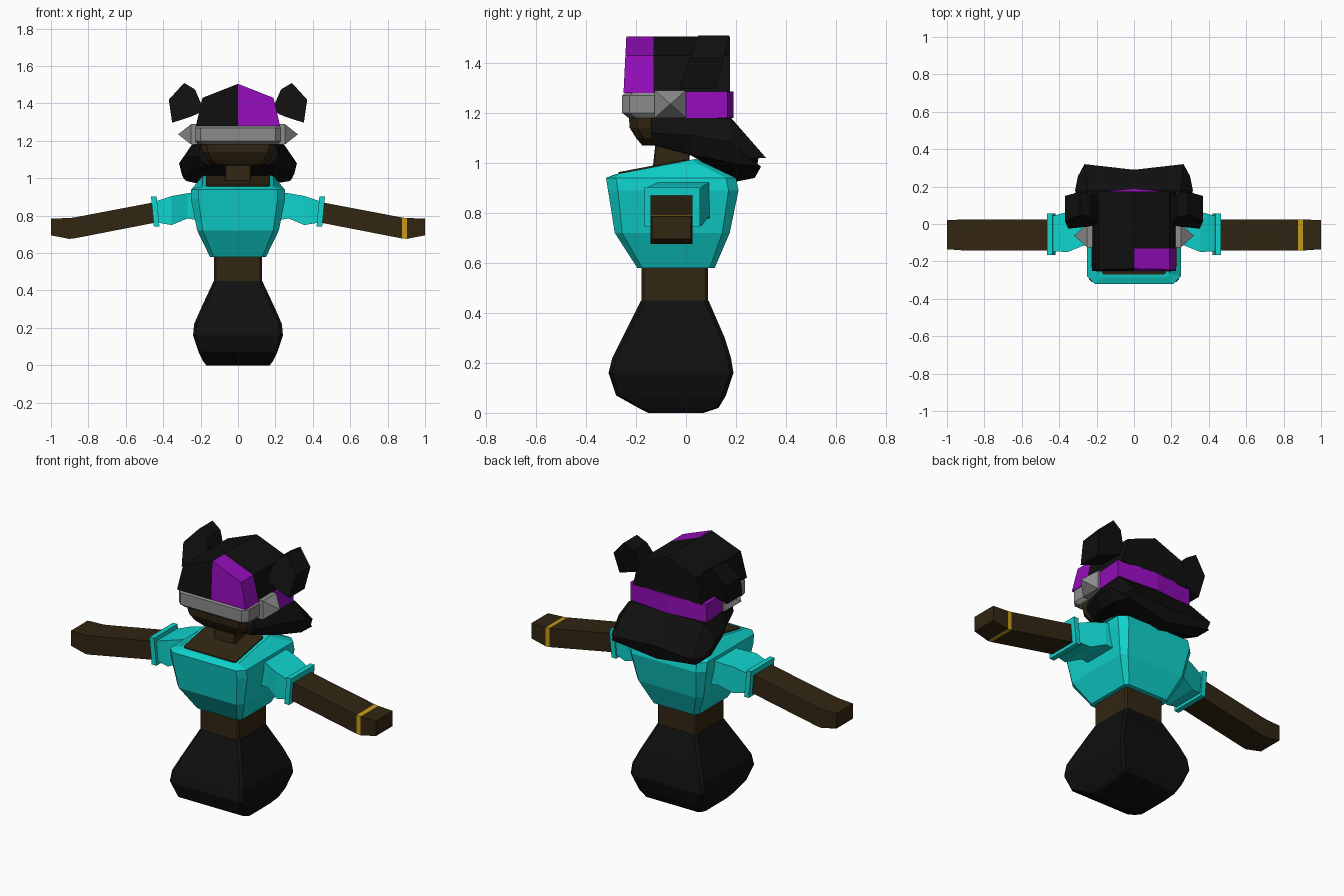
import bpy, bmesh

cube = bpy.data.objects.get("Cube")
if cube:
    bpy.data.objects.remove(cube, do_unlink=True)


def material(name, r, g, b):
    m = bpy.data.materials.new(name)
    m.use_nodes = True
    m.diffuse_color = (r, g, b, 1)
    bsdf = next(n for n in m.node_tree.nodes if n.type == 'BSDF_PRINCIPLED')
    bsdf.inputs["Base Color"].default_value = (r, g, b, 1)
    return m


BLACK = material("black", 0.005, 0.005, 0.005)
BROWN = material("dark brown", 0.032, 0.019, 0.006)
TEAL = material("turquoise", 0.005, 0.66, 0.62)
PURPLE = material("purple", 0.30, 0.004, 0.50)
GREY = material("grey", 0.26, 0.26, 0.26)
GOLD = material("gold", 0.58, 0.33, 0.01)


def loft(name, rings, mats, rule=None, cuts=()):
    """Skin a stack of equal-sized rings; rule(centre) picks the material index."""
    bm = bmesh.new()
    loops = [[bm.verts.new(p) for p in ring] for ring in rings]
    n = len(loops[0])
    for a, b in zip(loops, loops[1:]):
        for i in range(n):
            j = (i + 1) % n
            bm.faces.new((a[i], a[j], b[j], b[i]))
    bm.faces.new(loops[0])
    bm.faces.new(loops[-1])
    bmesh.ops.remove_doubles(bm, verts=bm.verts[:], dist=1e-5)
    for co, no in cuts:
        bmesh.ops.bisect_plane(bm, geom=bm.verts[:] + bm.edges[:] + bm.faces[:],
                               plane_co=co, plane_no=no)
    bmesh.ops.recalc_face_normals(bm, faces=bm.faces[:])
    if rule:
        for f in bm.faces:
            f.material_index = rule(f.calc_center_median())
    me = bpy.data.meshes.new(name)
    bm.to_mesh(me)
    bm.free()
    for m in mats:
        me.materials.append(m)
    ob = bpy.data.objects.new(name, me)
    bpy.context.collection.objects.link(ob)
    return ob


def mirrored(half):
    """Close a half outline (x >= 0) across x = 0, sharing points on the axis."""
    return half + [(-x, y, z) for x, y, z in reversed(half) if x > 1e-6]


def level(z, hx, y0, y1, c=0.015):
    """Horizontal ring with chamfered corners; z may be a function of y."""
    zf = z if callable(z) else (lambda y: z)
    half = [(hx - c, y0), (hx, y0 + c), (hx, y1 - c), (hx - c, y1)]
    return mirrored([(x, y, zf(y)) for x, y in half])


def cross(x, y0, y1, z0, z1, lean=0.0):
    """Rectangular ring facing along x; lean shifts its top outward."""
    return [(x, y0, z0), (x, y1, z0), (x + lean, y1, z1), (x + lean, y0, z1)]


def pair(name, rings, mats, rule=None):
    """Build a part on both sides of the body."""
    for side, s in (("left", 1), ("right", -1)):
        loft(f"{side}_{name}", [[(s * x, y, z) for x, y, z in r] for r in rings], mats,
             (lambda c, s=s: rule(c, s)) if rule else None)


# Lower body and waist
loft("skirt", [level(0, .17, -.15, .07), level(.02, .185, -.19, .13),
               level(.07, .21, -.28, .16), level(.16, .24, -.31, .19),
               level(.22, .235, -.295, .18), level(.30, .20, -.255, .155),
               level(.45, .13, -.18, .09)], [BLACK])
loft("waist", [level(.44, .128, -.178, .088, .01), level(.60, .128, -.178, .088, .01)], [BROWN])

# Torso with a sloping collar and bare chest
loft("shirt", [level(.58, .15, -.195, .115, .02), level(.72, .218, -.285, .175, .03),
               level(.89, .252, -.312, .21, .04), level(.94, .25, -.32, .20, .04),
               level(lambda y: .955 + .19 * (y + .28), .19, -.285, .04, .02)], [TEAL])
loft("chest", [level(lambda y: .945 + .19 * (y + .28), .172, -.27, -.0, .01),
               level(lambda y: .961 + .19 * (y + .28), .172, -.27, -.0, .01)], [BROWN])
loft("neck", [level(.96, .07, -.135, .01, .005), level(1.10, .07, -.12, .02, .005)], [BROWN])

# Sleeves, cuffs and arms; the gold bracelet is on the left arm only
pair("sleeve", [cross(.18, -.11, .10, .77, .93), cross(.27, -.115, .09, .785, .92),
                cross(.355, -.15, .065, .75, .905), cross(.445, -.145, .04, .765, .875)], [TEAL])
pair("cuff", [cross(.42, -.165, .055, .743, .902, .015),
              cross(.45, -.165, .055, .743, .902, .015)], [TEAL])
pair("arm", [cross(.43, -.142, .025, .765, .875), cross(.878, -.142, .025, .678, .790),
             cross(.903, -.142, .025, .676, .787), cross(1.0, -.135, .02, .695, .785)],
     [BROWN, GOLD], lambda c, s: int(s > 0 and .88 < c.x < .90))

# Head
loft("face", [level(1.07, .13, -.175, .05, .03), level(1.10, .17, -.20, .05, .03),
              level(1.14, .19, -.225, .05, .03), level(1.20, .20, -.23, .05, .03)], [BROWN])

# Swept-back hair, widening and drooping behind the neck
hair = [
    [(0, -.14, 1.18), (.20, -.14, 1.18), (.215, -.14, 1.12), (.17, -.14, 1.075), (0, -.13, 1.07)],
    [(0, .02, 1.19), (.235, .02, 1.185), (.28, .02, 1.11), (.25, .02, 1.035), (0, .02, 1.03)],
    [(0, .18, 1.18), (.25, .18, 1.175), (.315, .18, 1.08), (.29, .18, 1.0), (0, .20, .925)],
    [(0, .29, 1.02), (.265, .32, 1.02), (.30, .255, 1.02), (.275, .30, .985), (0, .275, .94)],
]
loft("hair", [mirrored(h) for h in hair], [BLACK])

# Headband: grey visor in front, purple strap behind, pointed studs at the sides
loft("visor", [level(1.18, .215, -.23, .0, .03), level(1.20, .23, -.255, .0, .03),
               level(1.27, .23, -.255, .0, .03), level(1.29, .215, -.23, .0, .03)], [GREY])
loft("strap", [mirrored([(.238, -.005, z), (.25, .165, z), (0, .19, z)])
               for z in (1.18, 1.285)], [PURPLE])
pair("stud", [cross(.19, -.125, .0, 1.18, 1.29), cross(.25, -.125, .0, 1.18, 1.29),
              cross(.32, -.0625, -.0625, 1.235, 1.235)], [GREY])

# Gabled cap with one purple front block
def cap_ring(y, lean):
    half = [(0, 1.505), (.19, 1.43), (.225, 1.28), (0, 1.28)]
    return mirrored([(x, y + lean * (z - 1.28), z) for x, z in half])

loft("cap", [cap_ring(-.25, .05), cap_ring(.175, 0)], [BLACK, PURPLE],
     lambda c: int(c.x > .001 and c.y < -.131),
     cuts=[((0, 0, 0), (1, 0, 0)), ((0, -.13, 0), (0, 1, 0))])

# Chunky ears leaning back
ear = [(.16, 1.37), (.20, 1.405), (.23, 1.475), (.288, 1.51), (.37, 1.42), (.352, 1.297), (.25, 1.33)]
pair("ear", [[(x, -.025 + .35 * max(0, z - 1.30), z) for x, z in ear],
             [(x, .12 + .25 * max(0, z - 1.30), z) for x, z in ear]], [BLACK])
